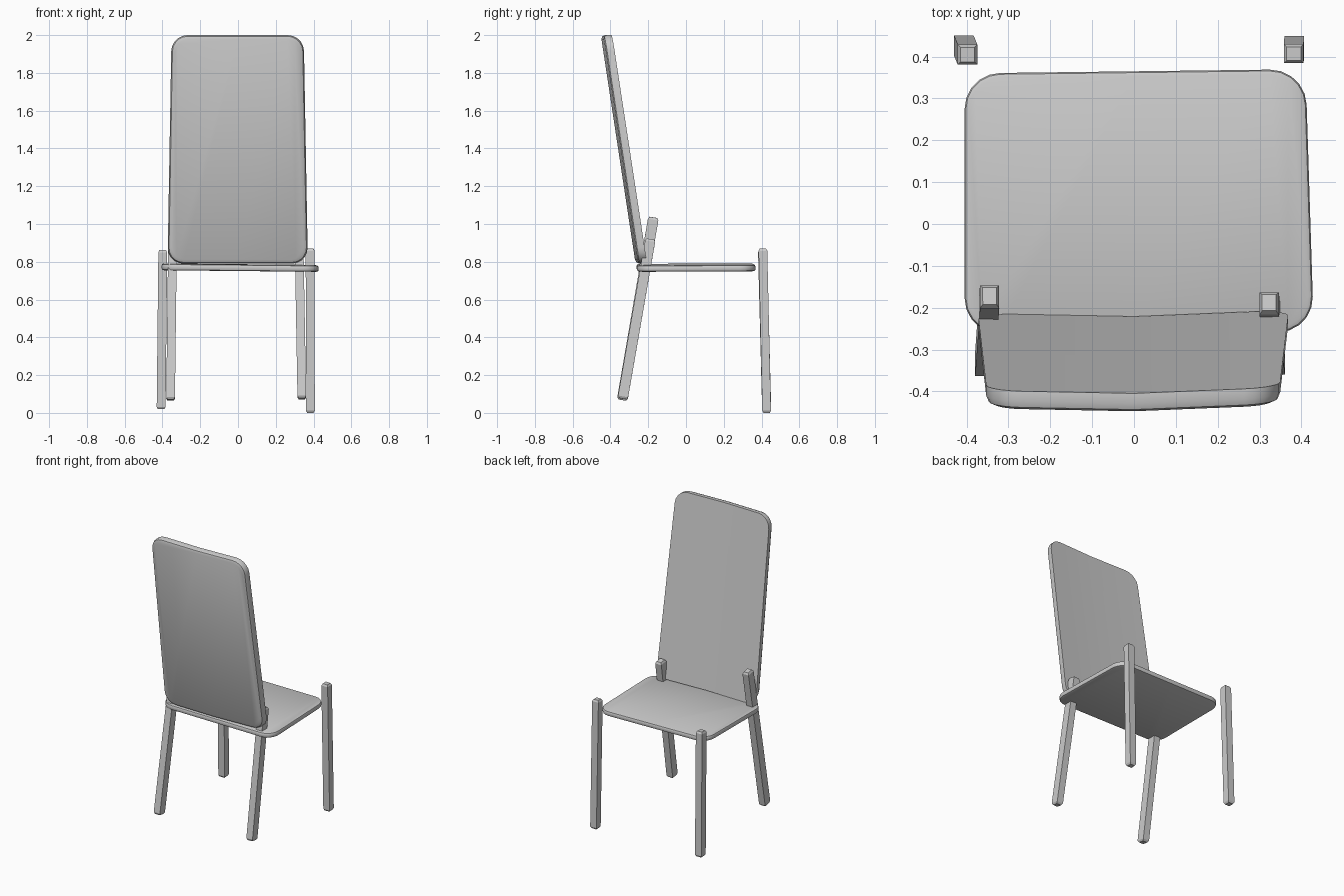
import bpy, bmesh, math
from mathutils import Vector

if "Cube" in bpy.data.objects:
    bpy.data.objects.remove(bpy.data.objects["Cube"])


def finish(bm, name, smooth=True):
    bmesh.ops.recalc_face_normals(bm, faces=bm.faces)
    me = bpy.data.meshes.new(name)
    bm.to_mesh(me)
    bm.free()
    ob = bpy.data.objects.new(name, me)
    bpy.context.collection.objects.link(ob)
    if smooth:
        bpy.ops.object.select_all(action='DESELECT')
        ob.select_set(True)
        bpy.context.view_layer.objects.active = ob
        bpy.ops.object.shade_smooth_by_angle(angle=math.radians(30))
    return ob


def slab(name, corners, radius, thick, rim_levels, rim, place):
    """Rounded panel: outline (u, v), thickness w in 0..thick, mapped by place(u, v, w)."""
    bm = bmesh.new()
    bm.faces.new([bm.verts.new((u, v, 0)) for u, v in corners])
    bmesh.ops.bevel(bm, geom=bm.verts[:], offset=radius, segments=5,
                    profile=0.5, affect='VERTICES')
    ext = bmesh.ops.extrude_face_region(bm, geom=bm.faces[:])
    top = [g for g in ext['geom'] if isinstance(g, bmesh.types.BMVert)]
    bmesh.ops.translate(bm, verts=top, vec=(0, 0, thick))
    bmesh.ops.recalc_face_normals(bm, faces=bm.faces)
    edges = [e for e in bm.edges
             if any(all(abs(v.co.z - w) < 1e-5 for v in e.verts) for w in rim_levels)]
    bmesh.ops.bevel(bm, geom=edges, offset=rim, segments=2, profile=0.5, affect='EDGES')
    # crease line down the middle
    bmesh.ops.bisect_plane(bm, geom=bm.verts[:] + bm.edges[:] + bm.faces[:],
                           plane_co=(0, 0, 0), plane_no=(1, 0, 0))
    for v in bm.verts:
        v.co = place(*v.co)
    return finish(bm, name)


def leg(name, bottom, top, sx, sy):
    """Square leaning bar with small chamfers on its ends."""
    b, t = Vector(bottom), Vector(top)
    d = (t - b).normalized()
    ax = Vector((0, 1, 0)).cross(d).normalized()
    ay = d.cross(ax)
    c = 0.012
    rings = [(b, 0.72), (b + d * c, 1), (t - d * c, 1), (t, 0.72)]
    bm = bmesh.new()
    loops = [[bm.verts.new(p + ax * (i * sx / 2 * k) + ay * (j * sy / 2 * k))
              for i, j in ((-1, -1), (1, -1), (1, 1), (-1, 1))] for p, k in rings]
    for lo, hi in zip(loops, loops[1:]):
        for i in range(4):
            bm.faces.new((lo[i], lo[i - 1], hi[i - 1], hi[i]))
    bm.faces.new(loops[0])
    bm.faces.new(loops[-1])
    return finish(bm, name, smooth=False)


# Seat, tilting slightly down to the right
slab("seat", [(-0.405, -0.262), (0.43, -0.258), (0.41, 0.37), (-0.405, 0.36)],
     0.085, 0.034, (0, 0.034), 0.011,
     lambda u, v, w: (u, v, 0.752 + w - 0.01 * u + 0.004 * v))

# Backrest: leaning, slightly bowed panel with its rounded rim on the outer side
slab("backrest", [(-0.373, 0.79), (0.37, 0.79), (0.348, 2.0), (-0.352, 2.0)],
     0.085, 0.046, (0.046,), 0.022,
     lambda u, v, w: (u, -0.221 - w - 0.152 * (v - 0.79) + 0.03 * abs(u) + 0.011 * u, v))

# Legs on the open side of the seat
leg("open_side_leg_left", (-0.407, 0.427, 0.02), (-0.398, 0.405, 0.862), 0.047, 0.048)
leg("open_side_leg_right", (0.383, 0.427, 0.0), (0.382, 0.407, 0.87), 0.047, 0.046)

# Leaning legs that pass through the seat beside the backrest
leg("backrest_leg_left", (-0.357, -0.338, 0.068), (-0.345, -0.172, 1.035), 0.046, 0.056)
leg("backrest_leg_right", (0.338, -0.335, 0.075), (0.323, -0.188, 0.92), 0.046, 0.054)
